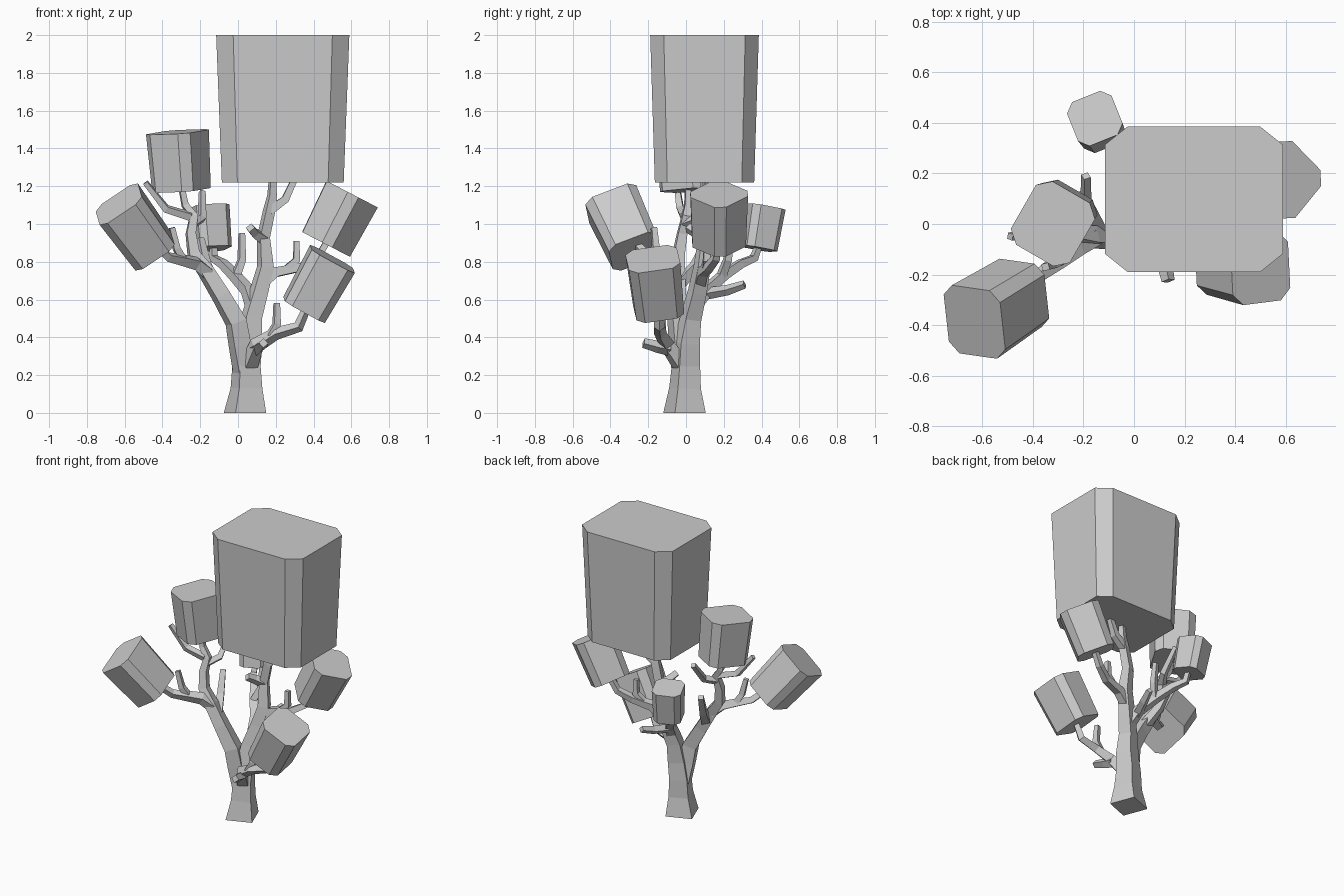
import bpy, bmesh, math
from mathutils import Vector, Quaternion


def finish(name, bm):
    bmesh.ops.recalc_face_normals(bm, faces=bm.faces)
    mesh = bpy.data.meshes.new(name)
    bm.to_mesh(mesh)
    bm.free()
    obj = bpy.data.objects.new(name, mesh)
    bpy.context.collection.objects.link(obj)
    return obj


def skin(name, rings):
    """Join equal rings of points into a capped solid."""
    bm = bmesh.new()
    rows = [[bm.verts.new(p) for p in ring] for ring in rings]
    n = len(rows[0])
    for a, b in zip(rows, rows[1:]):
        for i in range(n):
            j = (i + 1) % n
            bm.faces.new((a[i], a[j], b[j], b[i]))
    bm.faces.new(rows[0][::-1])
    bm.faces.new(rows[-1])
    return finish(name, bm)


def branch(name, points, turn=-24):
    """Four-sided tapered limb; points are (x, y, z, radius)."""
    pts = [Vector(p[:3]) for p in points]
    dirs = [(b - a).normalized() for a, b in zip(pts, pts[1:])]
    tang = [dirs[0]] + [(a + b).normalized() for a, b in zip(dirs, dirs[1:])] + [dirs[-1]]
    if name == "trunk":
        tang[0] = Vector((0, 0, 1))
    a = math.radians(turn)
    side = Vector((math.cos(a), math.sin(a), 0))
    rings = []
    for p, t, q in zip(pts, tang, points):
        side = (side - t * side.dot(t)).normalized()
        other = t.cross(side)
        rings.append([p + q[3] * d for d in (side, other, -side, -other)])
    return skin(name, rings)


def foliage(name, center, axis, across, size, chamfer, taper=0.93):
    """Block with chamfered long edges, slightly wider at the tip."""
    c, w = Vector(center), Vector(axis).normalized()
    u = Vector(across)
    u = (u - w * u.dot(w)).normalized()
    v = w.cross(u)
    x, y, h = (s / 2 for s in size)
    cx, cy = chamfer
    outline = [(x, y - cy), (x - cx, y), (cx - x, y), (-x, y - cy),
               (-x, cy - y), (cx - x, -y), (x - cx, -y), (x, cy - y)]
    return skin(name, [[c + u * p * s + v * q * s + w * h * e for p, q in outline]
                       for s, e in ((taper, -1), (1, 1))])


# Trunk rising into the crown
branch("trunk", [(.037, -.008, 0, .123), (.045, -.005, .13, .092), (.045, 0, .25, .082),
                 (.06, .005, .37, .075), (.07, .025, .5, .062), (.11, .06, .64, .055),
                 (.145, .085, .77, .05), (.135, .1, .93, .038), (.165, .1, 1.07, .036),
                 (.18, .1, 1.15, .028), (.185, .1, 1.26, .022)])
branch("crown_branch", [(.165, .1, 1.07, .034), (.25, .11, 1.13, .028), (.31, .12, 1.26, .022)])
branch("trunk_stub", [(.135, .1, .92, .034), (.09, .06, .95, .03), (.065, .01, .98, .026)])

# Left limb and its forks
branch("left_limb", [(.04, -.01, .2, .07), (.01, -.03, .36, .066), (-.01, -.04, .48, .064),
                     (-.09, -.05, .62, .056), (-.17, -.05, .75, .05), (-.235, -.04, .84, .04),
                     (-.25, -.02, .95, .034), (-.235, 0, 1.04, .03), (-.28, .01, 1.1, .024),
                     (-.3, .01, 1.2, .02)])
branch("left_fork", [(-.16, -.05, .74, .045), (-.22, -.09, .79, .04), (-.3, -.15, .81, .034),
                     (-.37, -.2, .825, .028), (-.44, -.26, .89, .024)])
branch("left_fork_twig", [(-.29, -.14, .81, .028), (-.325, -.16, .87, .025), (-.35, -.17, .98, .02)])
branch("left_outer_twig", [(-.25, -.01, 1.04, .028), (-.38, -.03, 1.08, .025), (-.49, -.05, 1.22, .018)])
branch("left_upper_twig", [(-.24, -.01, 1.0, .028), (-.19, .07, 1.03, .025), (-.19, .19, 1.17, .02)])
branch("left_inner_twig", [(-.13, -.04, .68, .04), (-.17, .05, .78, .032), (-.2, .12, .92, .024)])

# Back limb
branch("back_limb", [(.085, .03, .55, .045), (.05, .11, .65, .038), (-.02, .2, .73, .034),
                     (-.08, .29, .79, .03), (-.13, .36, .82, .026), (-.13, .39, .9, .02)])
branch("back_twig", [(-.01, .19, .73, .03), (.02, .22, .81, .026), (.02, .24, .95, .02)])
branch("back_stub", [(.05, .1, .63, .032), (.1, .22, .65, .028), (.13, .31, .68, .022)])

# Right upper limb
branch("right_upper_limb", [(.12, .07, .68, .04), (.2, .09, .745, .036), (.33, .12, .77, .03),
                            (.42, .16, .82, .026), (.48, .175, .92, .022)])
branch("right_upper_twig", [(.25, .1, .755, .028), (.31, .11, .81, .026), (.31, .11, .91, .02)])

# Right lower limb
branch("right_lower_limb", [(.06, -.03, .26, .05), (.1, -.1, .36, .042), (.2, -.135, .42, .034),
                            (.32, -.14, .455, .03), (.37, -.145, .57, .022)])
branch("right_lower_twig", [(.17, -.13, .405, .03), (.205, -.13, .47, .026), (.205, -.12, .58, .02)])
branch("front_stub", [(.1, -.09, .34, .038), (.12, -.15, .35, .032), (.135, -.225, .37, .026)])

# Foliage blocks
foliage("crown_foliage", (.237, .098, 1.61), (0, 0, 1), (1, 0, 0), (.705, .575, .78), (.09, .072), .915)
foliage("left_upper_foliage", (-.31, .01, 1.333), (-.07, -.06, 1), (.87, -.5, 0), (.27, .29, .31), (.05, .045))
foliage("left_foliage", (-.54, -.33, .98), (-.19, -.12, .26), (.21, -.03, .14), (.27, .29, .33), (.045, .045))
foliage("back_foliage", (-.145, .4, .98), (-.09, .16, 1), (.93, .37, 0), (.19, .19, .225), (.035, .035))
foliage("right_upper_foliage", (.535, .175, 1.025), (.145, 0, .28), (.72, .7, 0), (.26, .26, .3), (.045, .045))
foliage("right_lower_foliage", (.425, -.16, .68), (.145, -.03, .26), (1, .05, 0), (.26, .275, .31), (.045, .045))
